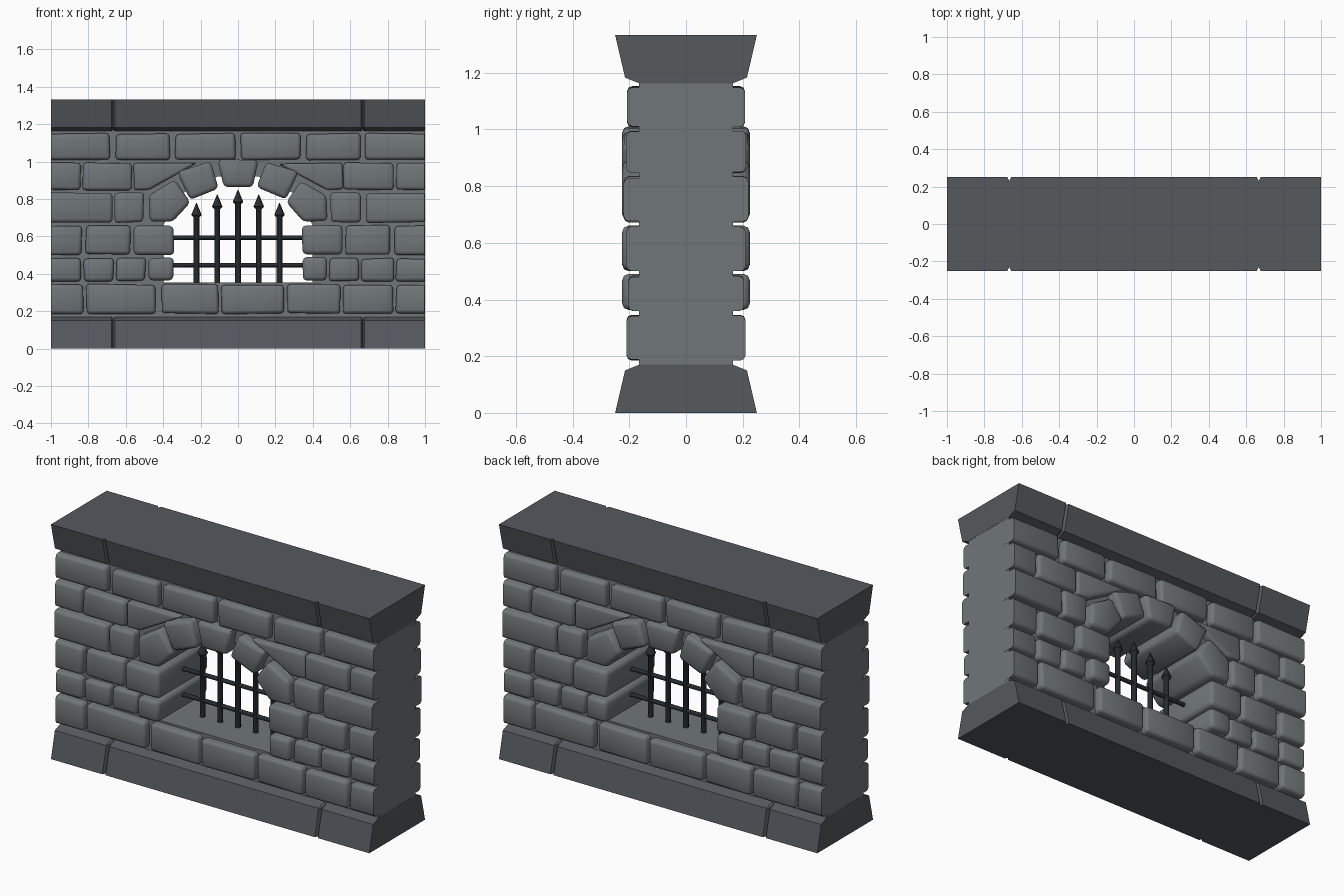
import bpy, bmesh, math, random
from mathutils import Vector

if "Cube" in bpy.data.objects:
    bpy.data.objects.remove(bpy.data.objects["Cube"])

random.seed(4)
smooth = []


def material(name, rgb):
    m = bpy.data.materials.new(name)
    m.diffuse_color = (*rgb, 1)
    m.use_nodes = True
    m.node_tree.nodes["Principled BSDF"].inputs["Base Color"].default_value = m.diffuse_color
    return m


STONE = material("stone_grey", (0.16, 0.18, 0.19))
TRIM = material("dark_stone", (0.09, 0.10, 0.11))
IRON = material("iron", (0.02, 0.025, 0.03))


def finish(name, bm, mat):
    bmesh.ops.recalc_face_normals(bm, faces=bm.faces)
    me = bpy.data.meshes.new(name)
    bm.to_mesh(me)
    bm.free()
    me.materials.append(mat)
    ob = bpy.data.objects.new(name, me)
    bpy.context.collection.objects.link(ob)
    return ob


def stone(name, pts, front, back, through=False, bevel=0.018):
    """Bevelled block from an x-z outline; wall stones are repeated on the back."""
    bm = bmesh.new()
    j = lambda: random.uniform(-0.004, 0.004)
    pts = [(x + j(), z + j()) for x, z in pts]
    a = [bm.verts.new((x, front, z)) for x, z in pts]
    b = [bm.verts.new((x, back, z)) for x, z in pts]
    n = len(pts)
    bm.faces.new(a)
    bm.faces.new(b[::-1])
    for i in range(n):
        k = (i + 1) % n
        bm.faces.new((a[i], b[i], b[k], a[k]))
    bmesh.ops.recalc_face_normals(bm, faces=bm.faces)
    edges = [e for e in bm.edges if through or any(v in a for v in e.verts)]
    bmesh.ops.bevel(bm, geom=edges, offset=bevel, segments=2, profile=0.5,
                    affect='EDGES', clamp_overlap=True)
    # Cut the stones flat at the wall ends
    for x, s in ((-1.0, -1), (0.997, 1)):
        r = bmesh.ops.bisect_plane(bm, geom=bm.verts[:] + bm.edges[:] + bm.faces[:],
                                   plane_co=(x, 0, 0), plane_no=(s, 0, 0), clear_outer=True)
        cut = [e for e in r['geom_cut'] if isinstance(e, bmesh.types.BMEdge)]
        if cut:
            bmesh.ops.holes_fill(bm, edges=cut)
    ob = finish(name, bm, STONE)
    smooth.append(ob)
    if not through:
        twin = ob.copy()
        twin.name = name + "_back"
        twin.rotation_euler.z = math.pi
        bpy.context.collection.objects.link(twin)


def rect(x0, x1, z0, z1):
    return [(x0, z0), (x1, z0), (x1, z1), (x0, z1)]


# Wall core: ring around the window opening
half_hole = [(-0.40, 0.355), (-0.40, 0.66), (-0.30, 0.83), (-0.11, 0.92)]
half_out = [(-1, 0.13), (-1, 0.66), (-1, 1.2), (-0.11, 1.2)]
mirror = lambda p: p + [(-x, z) for x, z in p[::-1]]
bm = bmesh.new()
rings = [[bm.verts.new((x * 0.999, y, z)) for x, z in mirror(p)]
         for p, y in ((half_out, -0.165), (half_hole, -0.165), (half_hole, 0.165), (half_out, 0.165))]
for r in range(4):
    A, B = rings[r], rings[(r + 1) % 4]
    for i in range(8):
        k = (i + 1) % 8
        bm.faces.new((A[i], A[k], B[k], B[i]))
finish("wall_core", bm, STONE)

# Base and coping: sloped courses with V-shaped joints
half = [(0.25, 0), (0.215, 0.15), (0.165, 0.17)]
for name, flip in (("base_course", False), ("coping_course", True)):
    bm = bmesh.new()
    secs = []
    for x, inset in ((-1, 0), (-0.677, 0), (-0.667, 0.02), (-0.657, 0),
                     (0.657, 0), (0.667, 0.02), (0.677, 0), (1, 0)):
        p = [(-y + inset, z) for y, z in half] + [(y - inset, z) for y, z in half[::-1]]
        secs.append([bm.verts.new((x, y, 1.333 - z if flip else z)) for y, z in p])
    for A, B in zip(secs, secs[1:]):
        for i in range(6):
            k = (i + 1) % 6
            bm.faces.new((A[i], A[k], B[k], B[i]))
    bm.faces.new(secs[0])
    bm.faces.new(secs[-1])
    finish(name, bm, TRIM)

# Brick rows: z range, front depth, x spans
rows = [
    (0.188, 0.343, 0.21, [(-1.1, -.825), (-.81, -.44), (-.41, -.105), (-.09, .245), (.26, .545), (.56, .83), (.845, 1.1)]),
    (0.362, 0.482, 0.205, [(-1.1, -.84), (-.825, -.665), (-.65, -.495), (.49, .645), (.66, .835), (.845, 1.1)]),
    (0.503, 0.658, 0.21, [(-1.1, -.835), (-.815, -.575), (.575, .815), (.84, 1.1)]),
    (0.675, 0.832, 0.22, [(-1.1, -.675), (-.66, -.505), (.495, .655), (.68, 1.1)]),
    (0.85, 0.993, 0.212, [(-1.1, -.84), (-.83, -.57), (.56, .83), (.845, 1.1)]),
    (1.01, 1.15, 0.208, [(-1.1, -.685), (-.655, -.365), (-.335, -.015), (.015, .335), (.365, .655), (.68, 1.1)]),
]
for r, (z0, z1, depth, spans) in enumerate(rows):
    for i, (x0, x1) in enumerate(spans):
        stone(f"brick_{r}_{i}", rect(x0, x1, z0, z1), -depth, -0.125)

# Window surround: full-depth jambs and arch stones, wedge stones above
stone("keystone", [(-.075, .862), (.075, .862), (.108, 1.008), (-.108, 1.008)], -.225, .225, True, .022)
side_parts = [
    ("lower_jamb", rect(-.478, -.345, .362, .487), True),
    ("upper_jamb", rect(-.56, -.342, .503, .66), True),
    ("arch_low", [(-.475, .68), (-.35, .68), (-.255, .785), (-.337, .9), (-.475, .818)], True),
    ("arch_high", [(-.255, .797), (-.1, .86), (-.15, 1.0), (-.328, .942)], True),
    ("wedge", [(-.56, .85), (-.475, .85), (-.22, .99), (-.56, .99)], False),
]
for s, side in ((1, "left"), (-1, "right")):
    for name, pts, through in side_parts:
        y = .225 if through else .205
        stone(f"{name}_{side}", [(x * s, z) for x, z in pts], -y, y if through else -.125,
              through, .022 if through else .014)


# Iron grille
def lathe(name, profile, sides=8):
    bm = bmesh.new()
    prev = None
    for r, z in profile:
        ring = [bm.verts.new((r * math.cos(2 * math.pi * i / sides),
                              r * math.sin(2 * math.pi * i / sides), z)) for i in range(sides)]
        if prev:
            for i in range(sides):
                k = (i + 1) % sides
                bm.faces.new((prev[i], prev[k], ring[k], ring[i]))
        else:
            bm.faces.new(ring)
        prev = ring
    bm.faces.new(prev)
    ob = finish(name, bm, IRON)
    smooth.append(ob)
    return ob


for i, tip in enumerate((.78, .825, .85, .825, .78)):
    bar = lathe(f"spear_bar_{i}", [(.015, .335), (.015, tip - .08), (.028, tip - .065), (.001, tip)])
    bar.location.x = (i - 2) * .111
for i, z in enumerate((.447, .594)):
    bar = lathe(f"cross_bar_{i}", [(.012, -.4), (.012, .4)])
    bar.rotation_euler.y = math.pi / 2
    bar.location.z = z

# Smooth the rounded parts
for ob in smooth:
    ob.select_set(True)
bpy.context.view_layer.objects.active = smooth[0]
bpy.ops.object.shade_smooth_by_angle(angle=math.radians(50))
